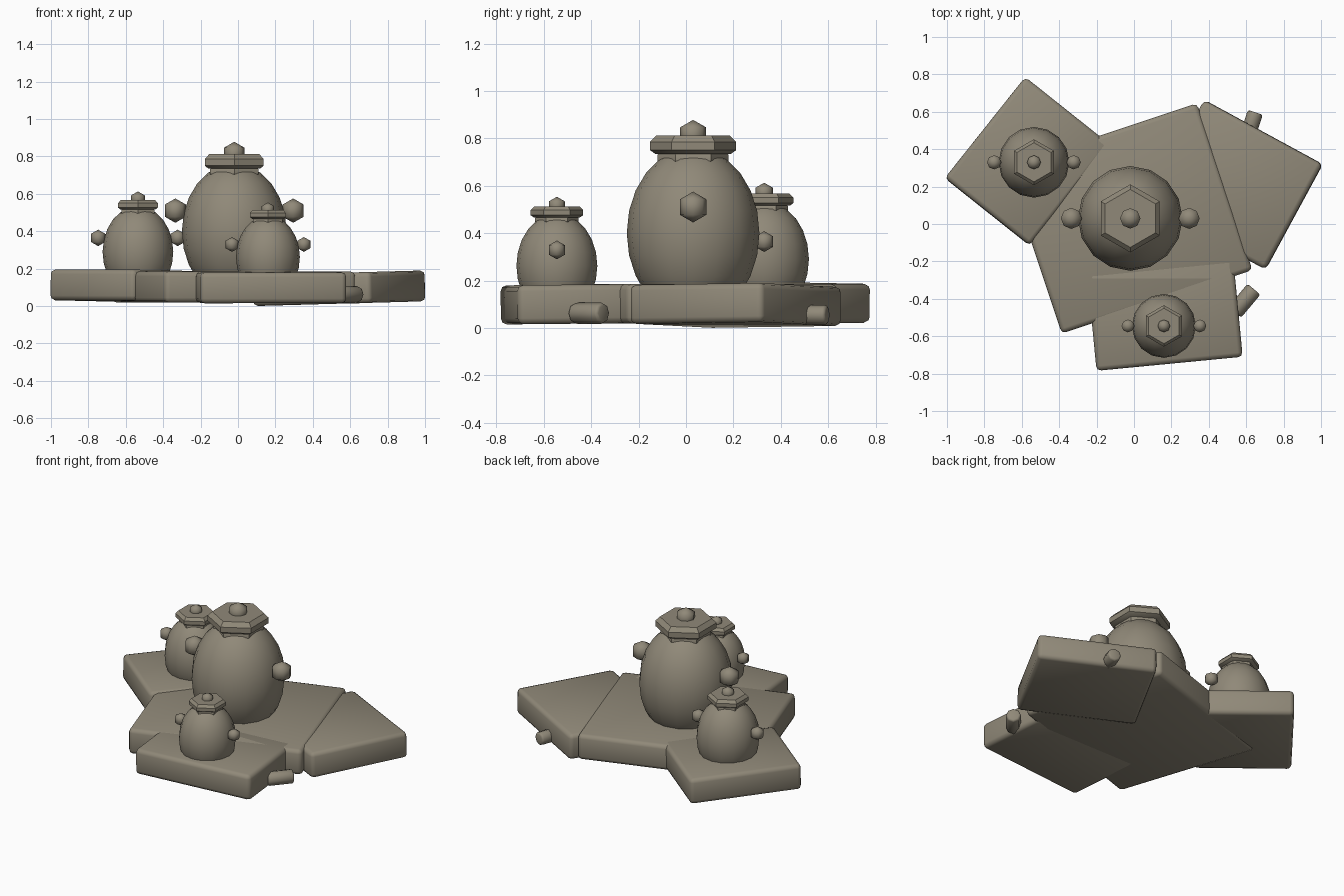
import bpy
import bmesh
from math import radians, cos, sin, pi, sqrt
from mathutils import Vector, Matrix

cube = bpy.data.objects.get("Cube")
if cube:
    bpy.data.objects.remove(cube, do_unlink=True)

stone = bpy.data.materials.new("warm_grey_stone")
stone.use_nodes = True
COLOUR = (0.28, 0.25, 0.19, 1)
stone.diffuse_color = COLOUR
stone.node_tree.nodes["Principled BSDF"].inputs["Base Color"].default_value = COLOUR


def finish(name, bm, smooth_angle=None):
    """Turn a bmesh into a shaded, coloured object."""
    bmesh.ops.recalc_face_normals(bm, faces=bm.faces)
    mesh = bpy.data.meshes.new(name)
    bm.to_mesh(mesh)
    bm.free()
    mesh.materials.append(stone)
    obj = bpy.data.objects.new(name, mesh)
    bpy.context.collection.objects.link(obj)
    bpy.ops.object.select_all(action="DESELECT")
    obj.select_set(True)
    bpy.context.view_layer.objects.active = obj
    if smooth_angle:
        bpy.ops.object.shade_smooth_by_angle(angle=radians(smooth_angle))
    else:
        bpy.ops.object.shade_smooth()
    return obj


def slab(name, x, y, width, depth, turn, tilt_x=0, tilt_y=0, z=0.1):
    """Flat stone block with softened edges."""
    bm = bmesh.new()
    bmesh.ops.create_cube(bm, size=1)
    bmesh.ops.scale(bm, vec=(width, depth, 0.165), verts=bm.verts)
    bmesh.ops.bevel(bm, geom=bm.edges[:], offset=0.025, segments=2,
                    profile=0.5, affect="EDGES")
    obj = finish(name, bm)
    tilt = Matrix.Rotation(radians(tilt_x), 4, "X") @ Matrix.Rotation(radians(tilt_y), 4, "Y")
    obj.matrix_world = (Matrix.Translation((x, y, z)) @ tilt
                        @ Matrix.Rotation(radians(turn), 4, "Z"))


def lathe(name, profile, sides, centre, scale, start=0.0, smooth_angle=None):
    """Revolve (radius, height) points into a closed solid."""
    bm = bmesh.new()
    rings = [[bm.verts.new((r * cos(start + 2 * pi * i / sides),
                            r * sin(start + 2 * pi * i / sides), h))
              for i in range(sides)] for r, h in profile]
    for low, high in zip(rings, rings[1:]):
        for i in range(sides):
            j = (i + 1) % sides
            bm.faces.new((low[i], low[j], high[j], high[i]))
    bm.faces.new(rings[0][::-1])
    bm.faces.new(rings[-1])
    bmesh.ops.transform(bm, matrix=Matrix.Translation(centre) @ Matrix.Scale(scale, 4),
                        verts=bm.verts)
    return finish(name, bm, smooth_angle)


def ball(name, centre, radius, sides, rings, squash=(1, 1, 1)):
    bm = bmesh.new()
    bmesh.ops.create_uvsphere(bm, u_segments=sides, v_segments=rings, radius=radius)
    bmesh.ops.scale(bm, vec=squash, verts=bm.verts)
    bmesh.ops.translate(bm, vec=centre, verts=bm.verts)
    return finish(name, bm)


def figure(name, x, y, z, s):
    """Egg-shaped body with side knobs, hexagonal collar, cap and finial."""
    base = Vector((x, y, z))
    ball(name + "_body", base, 0.28 * s, 16, 12, (1, 1, 1.29))
    for side, sign in (("left", 1), ("right", -1)):
        ball(f"{name}_{side}_knob", base + Vector((0.315 * sign, 0, 0.11)) * s,
             0.065 * s, 8, 3)
    collar = [(0.135, 0.29), (0.15, 0.305), (0.15, 0.33), (0.14, 0.345)]
    cap = [(0.16, 0.335), (0.182, 0.35), (0.182, 0.385), (0.155, 0.412)]
    lathe(name + "_collar", collar, 6, base, s, pi / 2, 40)
    lathe(name + "_cap", cap, 6, base, s, pi / 2, 40)
    ball(name + "_finial", base + Vector((0, 0, 0.415)) * s, 0.063 * s, 8, 3)


def peg(name, centre, turn, length, radius):
    """Short blunt stub lying on its side."""
    bm = bmesh.new()
    bmesh.ops.create_cone(bm, cap_ends=True, segments=8, radius1=radius,
                          radius2=radius, depth=length)
    rims = [e for e in bm.edges if abs(e.verts[0].co.z - e.verts[1].co.z) < 1e-4]
    bmesh.ops.bevel(bm, geom=rims, offset=0.012, segments=2, profile=0.5, affect="EDGES")
    obj = finish(name, bm, 50)
    obj.matrix_world = (Matrix.Translation(centre) @ Matrix.Rotation(radians(turn), 4, "Z")
                        @ Matrix.Rotation(pi / 2, 4, "Y"))


# Overlapping base slabs
slab("middle_slab", -0.025, 0.03, 1.075, 0.94, 18.4, z=0.102)
slab("back_left_slab", -0.57, 0.335, 0.58, 0.69, -38.5, -0.6, 0.6, z=0.108)
slab("front_slab", 0.165, -0.483, 0.785, 0.53, 5.5, 0.6, 0, z=0.1)
slab("right_slab", 0.54, 0.21, 0.72, 0.64, -28.5, 0, -1.6, z=0.095)

# Stubs poking out of the slabs
peg("front_slab_peg", (0.59, -0.41, 0.062), 50, 0.16, 0.045)
peg("back_slab_peg", (0.63, 0.54, 0.055), 72, 0.12, 0.042)

# Three figures of different size
figure("large_figure", -0.02, 0.03, 0.4, 1.0)
figure("back_figure", -0.535, 0.33, 0.29, 0.675)
figure("front_figure", 0.16, -0.545, 0.262, 0.61)
